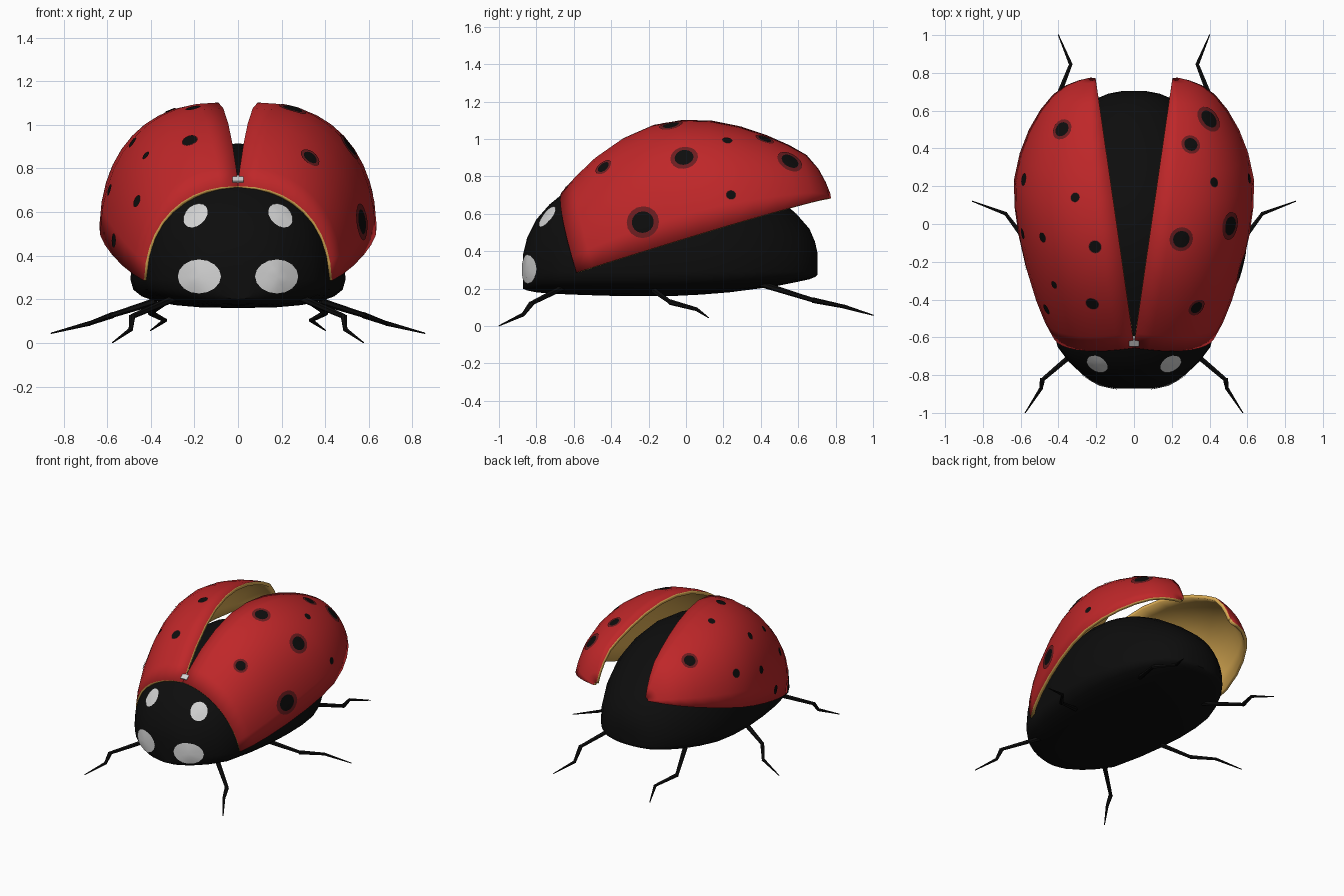
import bpy, bmesh, math
from mathutils import Vector, Matrix
from mathutils.bvhtree import BVHTree

if "Cube" in bpy.data.objects:
    bpy.data.objects.remove(bpy.data.objects["Cube"])


def material(name, rgb):
    m = bpy.data.materials.new(name)
    m.diffuse_color = (*rgb, 1)
    m.use_nodes = True
    m.node_tree.nodes["Principled BSDF"].inputs["Base Color"].default_value = m.diffuse_color
    return m


BLACK = material("black", (0.004, 0.004, 0.004))
RED = material("red", (0.52, 0.02, 0.022))
DARK_RED = material("dark red", (0.15, 0.012, 0.014))
TAN = material("tan", (0.72, 0.42, 0.09))
WHITE = material("off white", (0.65, 0.65, 0.65))


def finish(bm, name, mats, smooth=True):
    me = bpy.data.meshes.new(name)
    bm.to_mesh(me)
    bm.free()
    ob = bpy.data.objects.new(name, me)
    bpy.context.collection.objects.link(ob)
    for m in mats:
        me.materials.append(m)
    if smooth:
        bpy.ops.object.select_all(action='DESELECT')
        ob.select_set(True)
        bpy.context.view_layer.objects.active = ob
        bpy.ops.object.shade_smooth_by_angle(angle=math.radians(40))
    return ob


def arc(w, h, e, a0, a1, n):
    """Superellipse arc as (x, z) pairs."""
    pts = []
    for i in range(n + 1):
        t = a0 + (a1 - a0) * i / n
        c, s = math.cos(t), math.sin(t)
        pts.append((math.copysign(abs(c) ** (2 / e), c) * w,
                    math.copysign(abs(s) ** (2 / e), s) * h))
    return pts


def loft(bm, rings, closed):
    vs = [[bm.verts.new(p) for p in r] for r in rings]
    for a, b in zip(vs, vs[1:]):
        n = len(a)
        for i in range(n if closed else n - 1):
            j = (i + 1) % n
            bm.faces.new((a[i], a[j], b[j], b[i]))
    return vs


# y, half width, top, bottom
ROWS = [(-.872, .09, .38, .20), (-.85, .19, .47, .19), (-.80, .27, .57, .18),
        (-.73, .345, .65, .174), (-.65, .405, .715, .17), (-.55, .44, .775, .166),
        (-.42, .47, .84, .162), (-.25, .495, .895, .16), (-.08, .508, .915, .16),
        (.08, .508, .895, .168), (.23, .49, .845, .18), (.37, .44, .77, .198),
        (.49, .375, .685, .215), (.59, .30, .60, .235), (.66, .215, .52, .25),
        (.69, .14, .45, .262), (.703, .07, .39, .275)]
BASE = .29

# Body with the head shield in one loft
bm = bmesh.new()
rings = []
for y, w, zt, zb in ROWS:
    w *= .97 if y > -.6 else 1
    up = arc(w, zt - BASE, 2.25, 0, math.pi, 16)
    low = arc(w, BASE - zb, 2.6, math.pi, 2 * math.pi, 12)[1:-1]
    rings.append([(x, y, BASE + z) for x, z in up]
                 + [(x, y, BASE + z) for x, z in low])
vs = loft(bm, rings, True)
bm.faces.new(vs[0])
bm.faces.new(vs[-1])
bmesh.ops.recalc_face_normals(bm, faces=bm.faces[:])
body_tree = BVHTree.FromBMesh(bm)
finish(bm, "body", [BLACK])


def decal(bm, tree, origin, direction, rx, ry, core):
    """Curved disc laid on a surface; core = share of the radius in slot 0."""
    hit, nor, _, _ = tree.ray_cast(Vector(origin), Vector(direction))
    if hit is None:
        return
    if nor.dot(Vector(direction)) > 0:
        nor = -nor
    ref = Vector((0, 0, 1)) if abs(nor.z) < .8 else Vector((0, 1, 0))
    u = ref.cross(nor).normalized()
    v = nor.cross(u)

    def drop(a, b):
        p = hit + u * a + v * b
        q, _, _, _ = tree.ray_cast(p + nor * .12, -nor, .24)
        return bm.verts.new((q if q is not None else p) + nor * .005)

    n = 16
    mid = drop(0, 0)
    radii = [.5 * core, core] + ([1.0] if core < 1 else [])
    prev = None
    for k, f in enumerate(radii):
        ring = [drop(rx * f * math.cos(2 * math.pi * i / n),
                     ry * f * math.sin(2 * math.pi * i / n)) for i in range(n)]
        for i in range(n):
            j = (i + 1) % n
            if prev is None:
                face = bm.faces.new((mid, ring[i], ring[j]))
            else:
                face = bm.faces.new((prev[i], ring[i], ring[j], prev[j]))
            face.material_index = 1 if k == 2 else 0
        prev = ring


# Pale patches on the head
bm = bmesh.new()
for s in (-1, 1):
    decal(bm, body_tree, (s * .195, -3, .585), (0, 1, 0), .06, .068, 1)
    decal(bm, body_tree, (s * .18, -3, .305), (0, 1, 0), .105, .078, 1)
finish(bm, "head_patches", [WHITE])

# Wing case spots: cast from above (x, y) or from the side (y, z)
TOP_SPOTS = {
    -1: [(-.38, .50, .058), (-.31, .14, .027), (-.205, -.12, .036),
         (-.22, -.42, .038), (-.48, -.07, .028), (-.42, -.32, .022),
         (-.46, -.45, .03)],
    1: [(.30, .42, .052), (.25, -.08, .065), (.33, -.44, .05)]}
SIDE_SPOTS = {
    -1: [(.235, .78, .035), (-.05, .70, .03), (-.25, .47, .035)],
    1: [(-.01, .90, .075), (.555, .88, .075), (.22, .99, .028),
        (.24, .70, .028), (-.23, .555, .09)]}

# Wing cases: half domes swung up and outwards about the front hinge
HINGE = Vector((0, -.64, .70))
SHELL_ROWS = [(y, w + .014, zt + .008) for y, w, zt, _ in ROWS[4:14]]
SHELL_ROWS += [(.665, .235, .53), (.705, .16, .44), (.722, .09, .36), (.728, .02, .29)]
for s, side in ((-1, "left"), (1, "right")):
    swing = (Matrix.Rotation(-s * math.radians(8.2), 3, 'Z')
             @ Matrix.Rotation(math.radians(16.8), 3, 'X'))
    bm = bmesh.new()
    rings = []
    for y, w, zt in SHELL_ROWS:
        prof = arc(w, zt - .27, 2.25, 0, math.pi / 2, 10)
        rings.append([HINGE + swing @ (Vector((s * x, y, .27 + z)) - HINGE)
                      for x, z in prof])
    loft(bm, rings, False)
    bm.normal_update()
    if sum(f.normal.z for f in bm.faces) < 0:
        bmesh.ops.reverse_faces(bm, faces=bm.faces[:])
    bm.normal_update()
    tree = BVHTree.FromBMesh(bm)
    shell = finish(bm, side + "_wing_case", [RED, TAN])
    mod = shell.modifiers.new("thickness", 'SOLIDIFY')
    mod.thickness = .024
    mod.offset = -1
    mod.material_offset = 1
    mod.material_offset_rim = 1

    bm = bmesh.new()
    for x, y, r in TOP_SPOTS[s]:
        decal(bm, tree, (x, y, 3), (0, 0, -1), r, r, .7 if r > .04 else .9)
    for y, z, r in SIDE_SPOTS[s]:
        decal(bm, tree, (s * 3, y, z), (-s, 0, 0), r, r * .95, .68 if r > .04 else .9)
    finish(bm, side + "_wing_spots", [BLACK, DARK_RED])

# Small pale plate at the wing hinge
bm = bmesh.new()
bmesh.ops.create_cube(bm, size=1, matrix=Matrix.Translation((0, -.617, .742))
                      @ Matrix.Rotation(math.radians(35), 4, 'X')
                      @ Matrix.Diagonal((.052, .05, .035, 1)))
finish(bm, "hinge_plate", [WHITE], False)

# Legs: three tapered segments each
LEGS = {
    "front": [(.28, -.65, .21), (.485, -.825, .122), (.492, -.87, .062), (.575, -.998, .002)],
    "middle": [(.38, -.17, .19), (.575, -.085, .128), (.68, .055, .09), (.855, .12, .045)],
    "rear": [(.28, .40, .225), (.40, .68, .138), (.335, .845, .104), (.40, 1.0, .058)]}
RADII = [(.017, .012), (.015, .010), (.011, .003)]
for name, path in LEGS.items():
    for s, side in ((-1, "left"), (1, "right")):
        bm = bmesh.new()
        pts = [Vector((s * x, y, z)) for x, y, z in path]
        for a, b, (r1, r2) in zip(pts, pts[1:], RADII):
            d = b - a
            rot = d.to_track_quat('Z', 'Y').to_matrix().to_4x4()
            bmesh.ops.create_cone(bm, cap_ends=True, segments=6, radius1=r1, radius2=r2,
                                  depth=d.length * 1.03,
                                  matrix=Matrix.Translation((a + b) / 2) @ rot)
        finish(bm, side + "_" + name + "_leg", [BLACK], False)
